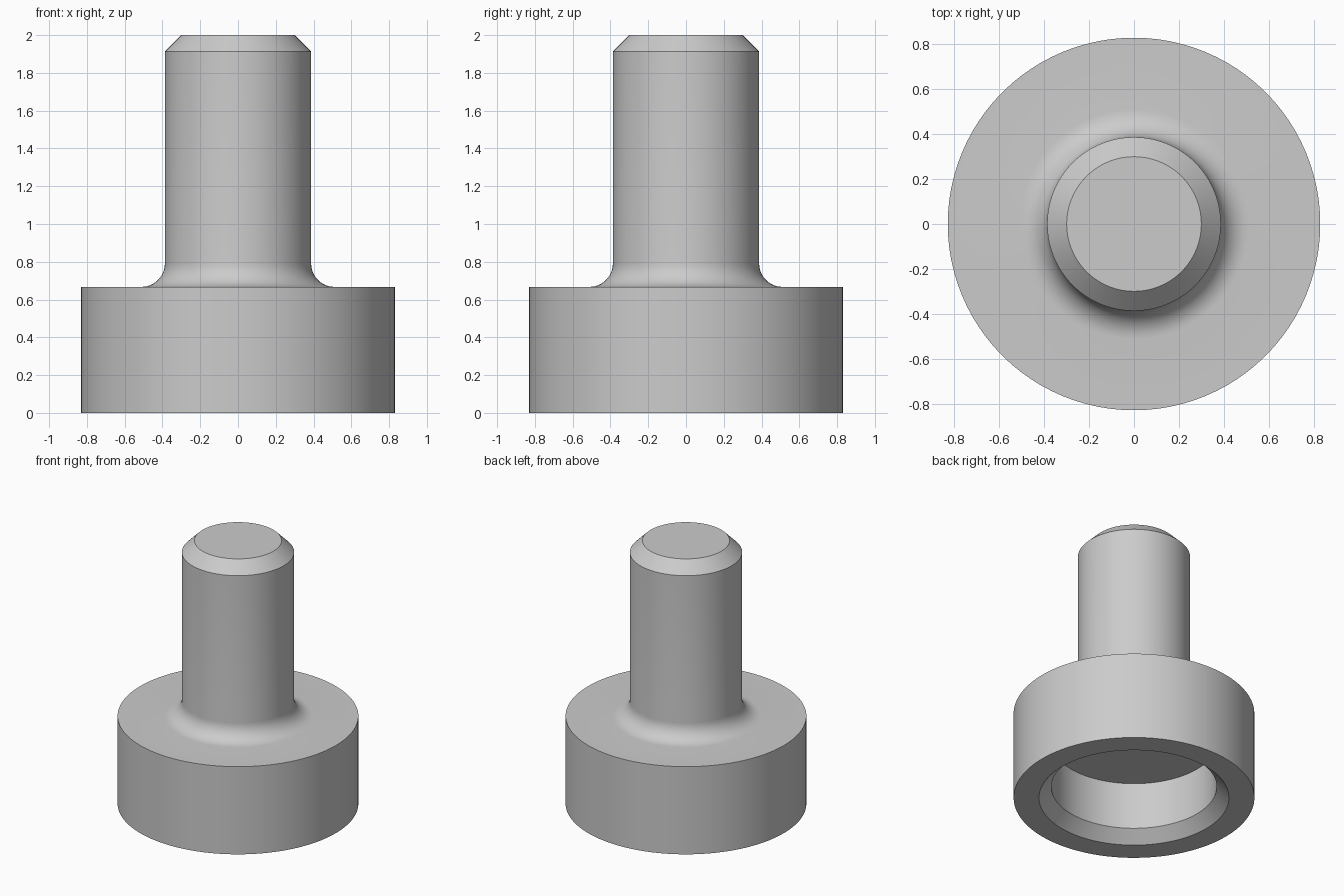
import bpy, bmesh, math

if "Cube" in bpy.data.objects:
    bpy.data.objects.remove(bpy.data.objects["Cube"])

SEGMENTS = 96

# Plain grey material
grey = bpy.data.materials.new("light_grey")
grey.diffuse_color = (0.6, 0.6, 0.6, 1.0)
grey.use_nodes = True
grey.node_tree.nodes["Principled BSDF"].inputs["Base Color"].default_value = grey.diffuse_color


def lathe(name, profile):
    """Revolve a closed-on-axis (radius, z) profile about the z axis."""
    bm = bmesh.new()
    verts = [bm.verts.new((r, 0, z)) for r, z in profile]
    edges = [bm.edges.new(pair) for pair in zip(verts, verts[1:])]
    bmesh.ops.spin(bm, geom=verts + edges, cent=(0, 0, 0), axis=(0, 0, 1),
                   angle=math.tau, steps=SEGMENTS, use_duplicate=False)
    bmesh.ops.remove_doubles(bm, verts=bm.verts, dist=1e-4)
    bmesh.ops.recalc_face_normals(bm, faces=bm.faces)
    mesh = bpy.data.meshes.new(name)
    bm.to_mesh(mesh)
    bm.free()
    obj = bpy.data.objects.new(name, mesh)
    bpy.context.collection.objects.link(obj)
    mesh.materials.append(grey)
    bpy.ops.object.select_all(action='DESELECT')
    obj.select_set(True)
    bpy.context.view_layer.objects.active = obj
    bpy.ops.object.shade_smooth_by_angle(angle=math.radians(30))
    return obj


# Socket underneath: flat ceiling, straight wall, chamfered mouth
socket = [(0, 0.44), (0.57, 0.44), (0.57, 0.085), (0.655, 0)]

# Wide head
head = [(0.83, 0), (0.83, 0.667)]

# Rounded fillet between the head and the shaft
R, SHAFT = 0.125, 0.387
fillet = [(SHAFT + R - R * math.sin(a), 0.667 + R - R * math.cos(a))
          for a in (math.pi / 2 * i / 10 for i in range(11))]

# Shaft with a chamfered tip
tip = [(SHAFT, 1.913), (0.3, 2.0), (0, 2.0)]

lathe("hollow_headed_pin", socket + head + fillet + tip)
